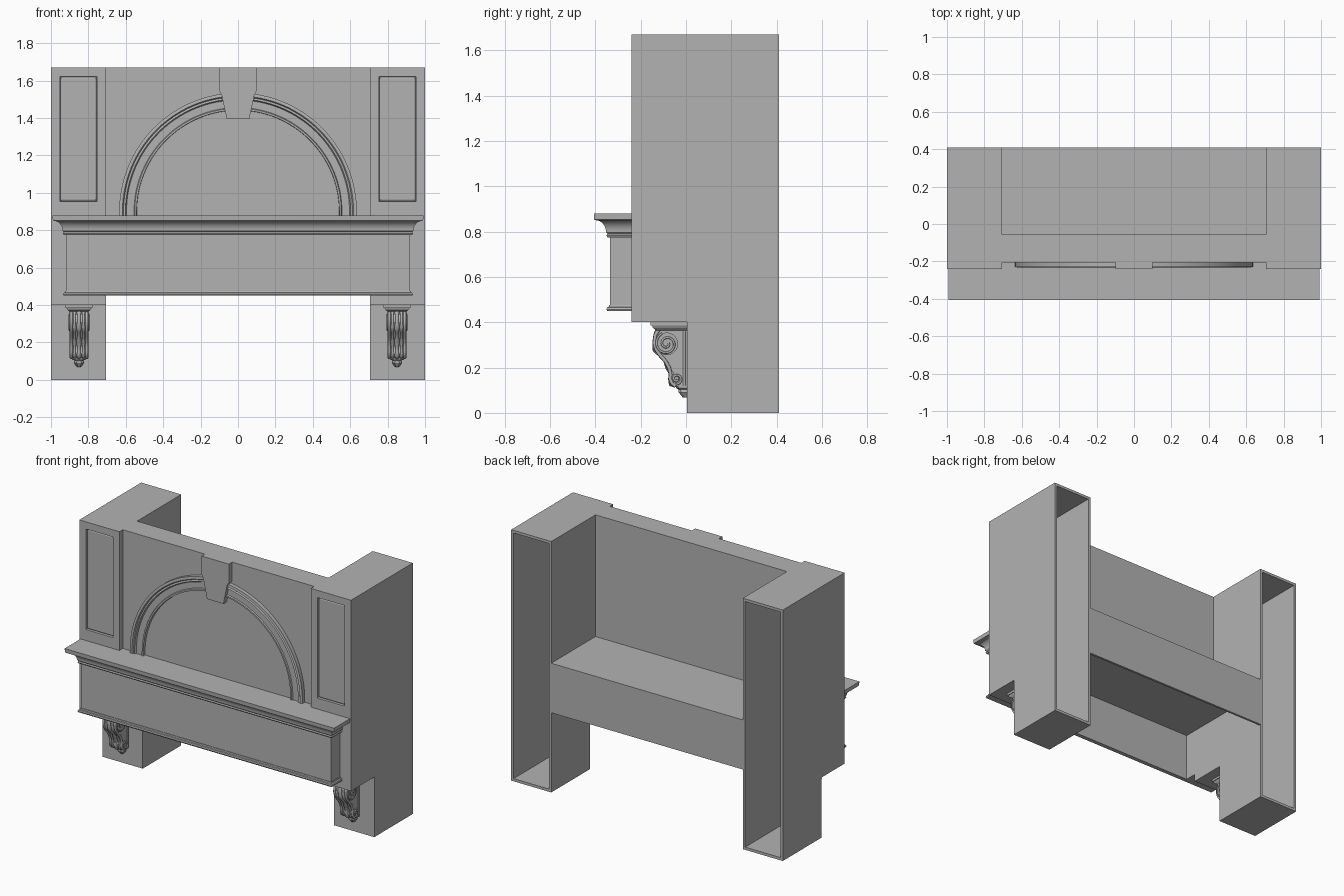
import bpy, bmesh, math
from mathutils import Vector

cube = bpy.data.objects.get("Cube")
if cube:
    bpy.data.objects.remove(cube)

GREY = (0.45, 0.45, 0.45, 1)
plaster = bpy.data.materials.new("grey_plaster")
plaster.use_nodes = True
plaster.diffuse_color = GREY
plaster.node_tree.nodes["Principled BSDF"].inputs["Base Color"].default_value = GREY


def finish(obj, mirror=False, smooth=False):
    bpy.context.collection.objects.link(obj)
    obj.data.materials.append(plaster)
    if mirror:
        obj.modifiers.new("mirror", 'MIRROR').use_mirror_merge = False
    if smooth:
        bpy.ops.object.select_all(action='DESELECT')
        obj.select_set(True)
        bpy.context.view_layer.objects.active = obj
        bpy.ops.object.shade_smooth_by_angle(angle=math.radians(35))
    return obj


def from_bmesh(name, bm, **kw):
    bmesh.ops.recalc_face_normals(bm, faces=bm.faces[:])
    mesh = bpy.data.meshes.new(name)
    bm.to_mesh(mesh)
    bm.free()
    return finish(bpy.data.objects.new(name, mesh), **kw)


def box(name, x, y, z, **kw):
    bm = bmesh.new()
    bmesh.ops.create_cube(bm, size=1)
    for v in bm.verts:
        v.co = [r[0] + (c + 0.5) * (r[1] - r[0]) for c, r in zip(v.co, (x, y, z))]
    return from_bmesh(name, bm, **kw)


def prism(points, shift):
    """Extrude a flat outline along a vector."""
    bm = bmesh.new()
    face = bm.faces.new([bm.verts.new(p) for p in points])
    ext = bmesh.ops.extrude_face_region(bm, geom=[face], use_keep_orig=True)
    bmesh.ops.translate(bm, vec=shift, verts=[g for g in ext["geom"] if isinstance(g, bmesh.types.BMVert)])
    bmesh.ops.recalc_face_normals(bm, faces=bm.faces[:])
    return bm


def sweep(name, rows, **kw):
    """Skin matching closed sections and cap both ends."""
    bm = bmesh.new()
    rings = [[bm.verts.new(p) for p in row] for row in rows]
    n = len(rings[0])
    for a, b in zip(rings, rings[1:]):
        for i in range(n):
            j = (i + 1) % n
            bm.faces.new((a[i], a[j], b[j], b[i]))
    bm.faces.new(rings[0])
    bm.faces.new(rings[-1])
    return from_bmesh(name, bm, **kw)


def tube(name, points, radii, kind='POLY'):
    curve = bpy.data.curves.new(name, 'CURVE')
    curve.dimensions = '3D'
    curve.bevel_depth = 1
    curve.bevel_resolution = 2
    curve.use_fill_caps = True
    spline = curve.splines.new('POLY')
    spline.points.add(len(points) - 1)
    for p, co, r in zip(spline.points, points, radii):
        p.co = (*co, 1)
        p.radius = r
    finish(bpy.data.objects.new(name, curve), mirror=True)


# Side columns: thin shells, open at the back, with a sunk front panel
IN, BACK, FRONT, TOP = 0.705, 0.41, -0.24, 1.67
outline = [(BACK, 0), (BACK, TOP), (FRONT, TOP), (FRONT, 0.4), (0.005, 0.4), (0.005, 0)]
bm = prism([(IN, y, z) for y, z in outline], (1 - IN, 0, 0))
rear = [f for f in bm.faces if all(abs(v.co.y - BACK) < 1e-4 for v in f.verts)]
bmesh.ops.delete(bm, geom=rear, context='FACES_ONLY')
bmesh.ops.bisect_plane(bm, geom=bm.verts[:] + bm.edges[:] + bm.faces[:],
                       plane_co=(0, 0, 0.905), plane_no=(0, 0, 1))
panel = [f for f in bm.faces if all(v.co.y < FRONT + 1e-4 and v.co.z > 0.9 for v in f.verts)]
bmesh.ops.inset_individual(bm, faces=panel, thickness=0.068, depth=0)
bmesh.ops.inset_individual(bm, faces=panel, thickness=0.003, depth=-0.014)
bmesh.ops.inset_individual(bm, faces=panel, thickness=0.012, depth=0.004)
columns = from_bmesh("side_columns", bm)
shell = columns.modifiers.new("shell", 'SOLIDIFY')
shell.thickness = 0.018
shell.offset = -1
shell.use_even_offset = True
columns.modifiers.new("mirror", 'MIRROR').use_mirror_merge = False

# Upper wall, shelf and hollow hood below it
WALL = -0.205
box("upper_wall", (-IN, IN), (WALL, -0.055), (0.77, TOP))
box("rear_shelf", (-IN, IN), (-0.33, BACK), (0.77, 0.86))
box("rear_board", (-IN, IN), (BACK - 0.015, BACK), (0.53, 0.86))
box("frieze_board", (-0.92, 0.92), (-0.335, -0.32), (0.45, 0.88))
box("frieze_ends", (IN, 0.92), (-0.335, FRONT), (0.45, 0.88), mirror=True)
box("mantel_top", (-IN, IN), (-0.335, WALL), (0.86, 0.88))


# Mouldings wrapped round the frieze
def wrap(name, profile):
    corners = [(-1, 0), (-1, 1), (1, 1), (1, 0)]
    sweep(name, [[(sx * (0.92 + o), -(0.335 + o) if f else FRONT, z) for o, z in profile]
                 for sx, f in corners], smooth=True)


cove = [(0.018 + 0.045 * (1 - math.cos(a)), 0.797 + 0.053 * math.sin(a))
        for a in [math.pi / 2 * i / 8 for i in range(9)]]
wrap("mantel_cornice", [(-0.01, 0.88), (-0.01, 0.775), (0.012, 0.775), (0.016, 0.782), (0.012, 0.79)]
     + cove + [(0.07, 0.853), (0.072, 0.88)])
wrap("frieze_bead", [(-0.01, 0.45), (0.013, 0.45), (0.016, 0.457), (0.013, 0.465),
                     (0.006, 0.468), (0.004, 0.476), (-0.01, 0.476)])

# Moulded arch and its keystone
arch = [(0.635, WALL + 0.01), (0.635, -0.23), (0.618, -0.232), (0.612, -0.224), (0.602, -0.228),
        (0.596, -0.217), (0.556, -0.217), (0.552, -0.224), (0.542, -0.224), (0.54, WALL + 0.01)]
path = [(1, -0.02)] + [(math.cos(a), math.sin(a)) for a in [math.pi * i / 64 for i in range(65)]] + [(-1, -0.02)]
sweep("arch_moulding", [[(r * c, y, 0.9 + (r * s if s >= 0 else s)) for r, y in arch] for c, s in path],
      smooth=True)
half = [(0.1, TOP), (0.1, 1.545), (0.088, 1.525), (0.06, 1.395)]
key = half + [(-x, z) for x, z in reversed(half)]
from_bmesh("keystone", prism([(x, FRONT, z) for x, z in key], (0, 0.06, 0)))

# Scroll corbels
CX = 0.85
box("corbel_cap", (CX - 0.073, CX + 0.073), (-0.157, 0.01), (0.385, 0.402), mirror=True)
sweep("corbel_neck", [[(CX - w, -d, z), (CX + w, -d, z), (CX + w, 0.01, z), (CX - w, 0.01, z)]
                      for w, d, z in [(0.068, 0.15, 0.386), (0.062, 0.146, 0.375), (0.05, 0.13, 0.364)]],
      mirror=True)
front_line = [(-0.118, 0.37), (-0.135, 0.345), (-0.14, 0.31), (-0.132, 0.28), (-0.115, 0.255), (-0.092, 0.23),
              (-0.075, 0.2), (-0.068, 0.175), (-0.07, 0.15), (-0.062, 0.13), (-0.045, 0.118)]
body = [(0.01, 0.37)] + front_line + [(0.01, 0.11)]
from_bmesh("corbel_body", prism([(CX - 0.042, y, z) for y, z in body], (0.084, 0, 0)), mirror=True, smooth=True)
for name, cy, cz, rad, wide in [("upper_scroll", -0.085, 0.305, 0.05, 0.05), ("lower_scroll", -0.042, 0.15, 0.03, 0.044)]:
    ring = [(cy + rad * math.cos(2 * math.pi * i / 20), cz + rad * math.sin(2 * math.pi * i / 20)) for i in range(20)]
    from_bmesh(name, prism([(CX - wide, y, z) for y, z in ring], (2 * wide, 0, 0)), mirror=True, smooth=True)
    for side in (-1, 1):
        turns = [(math.pi * 3.5 * i / 36, rad * (1 - 0.85 * i / 36)) for i in range(37)]
        tube(name + "_spiral", [(CX + side * wide, cy + r * math.cos(a + 2), cz + r * math.sin(a + 2)) for a, r in turns],
             [0.005] * 37)
for side in (-1, 1):
    x = CX + side * 0.042
    tube("corbel_edge", [(x, y, z) for y, z in front_line], [0.008] * len(front_line))
    tube("corbel_back_strip", [(x, -0.008, 0.36), (x, -0.008, 0.12)], [0.006] * 2)

# Leaf ribs running down the corbel front
for off, size in ((-0.024, 0.011), (0, 0.016), (0.024, 0.011)):
    n = len(front_line)
    tube("leaf_rib", [(CX + off, y, z) for y, z in front_line],
         [size * (0.7 + 0.3 * math.cos(i * 2.1)) for i in range(n)])

# Pendant under each corbel
sweep("corbel_pendant", [[(CX - w, -d, z), (CX - w * 0.5, -d - 0.01, z), (CX + w * 0.5, -d - 0.01, z), (CX + w, -d, z),
                          (CX + w, 0.01, z), (CX - w, 0.01, z)]
                         for w, d, z in [(0.042, 0.04, 0.125), (0.036, 0.032, 0.108), (0.022, 0.024, 0.103),
                                         (0.026, 0.022, 0.09), (0.01, 0.004, 0.068)]], mirror=True)
